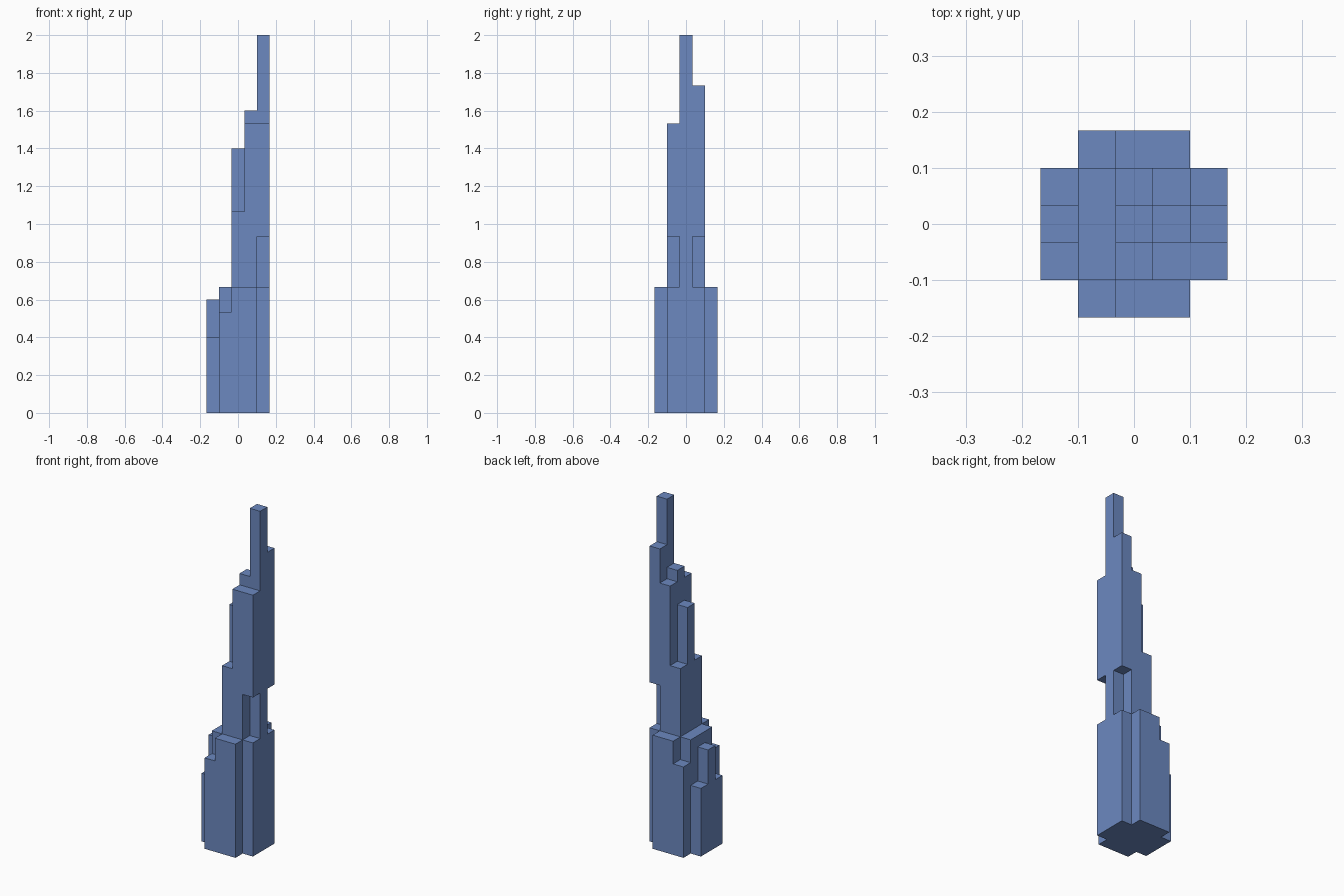
import bpy
import bmesh
from mathutils import Vector

old = bpy.data.objects.get("Cube")
if old:
    bpy.data.objects.remove(old, do_unlink=True)

UNIT = 1 / 15      # side of one building block
SIDE = 5           # blocks across the plan

# Column heights in blocks: rows run front to back, columns right to left (+x)
HEIGHTS = [
    [0, 8, 10, 10, 0],
    [6, 10, 16, 23, 23],
    [9, 10, 21, 24, 30],
    [6, 10, 16, 23, 26],
    [0, 8, 10, 10, 0],
]
# Open corner niches below the overhanging upper floors
NICHES = {(4, 1), (4, 3)}
NICHE_LEVELS = range(10, 14)

solid = {
    (x, y, z)
    for y, row in enumerate(HEIGHTS)
    for x, height in enumerate(row)
    for z in range(height)
    if not ((x, y) in NICHES and z in NICHE_LEVELS)
}


def add_outer_faces(bm, cell):
    """Add the sides of one block that touch open air."""
    centre = Vector(cell) + Vector((0.5, 0.5, 0.5))
    for axis in range(3):
        for sign in (-1, 1):
            n = Vector((0, 0, 0))
            n[axis] = sign
            if tuple(int(c + d) for c, d in zip(cell, n)) in solid:
                continue
            u = Vector((0, 0, 0))
            u[(axis + 1) % 3] = 0.5
            v = n.cross(u)
            mid = centre + n / 2
            corners = [mid - u - v, mid + u - v, mid + u + v, mid - u + v]
            shift = Vector((SIDE / 2, SIDE / 2, 0))
            bm.faces.new([bm.verts.new((c - shift) * UNIT) for c in corners])


# Stepped tower as one clean outer skin
bm = bmesh.new()
for cell in sorted(solid):
    add_outer_faces(bm, cell)
bmesh.ops.remove_doubles(bm, verts=bm.verts, dist=UNIT / 100)
bmesh.ops.dissolve_limit(bm, angle_limit=0.02, verts=bm.verts, edges=bm.edges)

mesh = bpy.data.meshes.new("stepped_tower")
bm.to_mesh(mesh)
bm.free()
tower = bpy.data.objects.new("stepped_tower", mesh)
bpy.context.collection.objects.link(tower)

# Single blue finish
blue = bpy.data.materials.new("slate_blue")
blue.use_nodes = True
colour = (0.15, 0.25, 0.53, 1)
blue.diffuse_color = colour
blue.node_tree.nodes["Principled BSDF"].inputs["Base Color"].default_value = colour
mesh.materials.append(blue)
